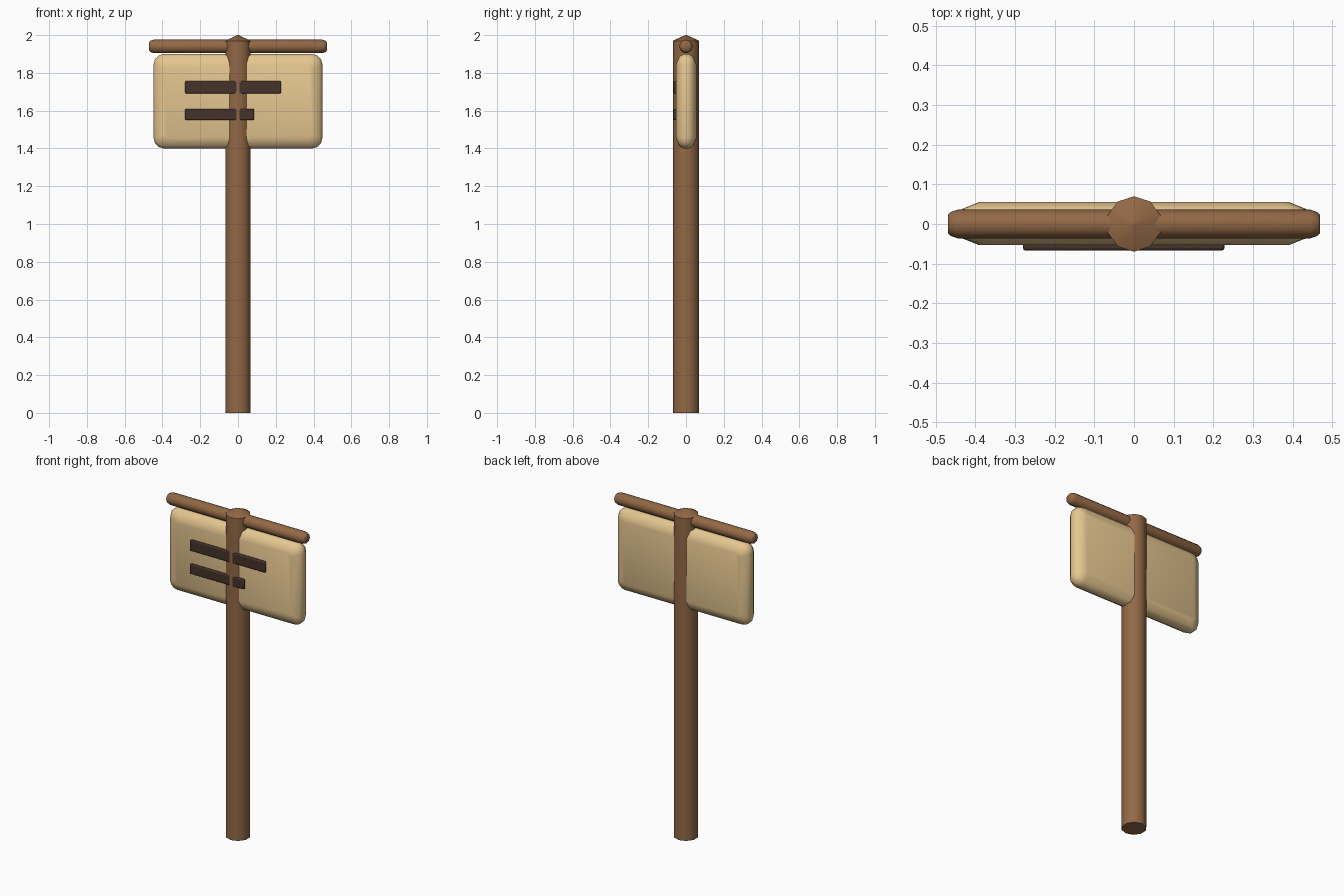
import bpy, bmesh
from math import pi, sin, cos, radians

if "Cube" in bpy.data.objects:
    bpy.data.objects.remove(bpy.data.objects["Cube"])


def material(name, rgb):
    m = bpy.data.materials.new(name)
    m.diffuse_color = (*rgb, 1)
    m.use_nodes = True
    m.node_tree.nodes["Principled BSDF"].inputs["Base Color"].default_value = m.diffuse_color
    return m


WOOD = material("brown_wood", (0.29, 0.14, 0.06))
PALE = material("pale_board", (0.79, 0.57, 0.28))
DARK = material("dark_wood", (0.06, 0.032, 0.024))


def loft(name, rings, mat, angle):
    """Skin a list of closed rings, cap both ends."""
    bm = bmesh.new()
    loops = [[bm.verts.new(p) for p in ring] for ring in rings]
    for a, b in zip(loops, loops[1:]):
        n = len(a)
        for i in range(n):
            bm.faces.new((a[i], a[(i + 1) % n], b[(i + 1) % n], b[i]))
    bm.faces.new(loops[0])
    bm.faces.new(loops[-1])
    bmesh.ops.remove_doubles(bm, verts=bm.verts, dist=1e-5)
    bmesh.ops.recalc_face_normals(bm, faces=bm.faces)
    me = bpy.data.meshes.new(name)
    bm.to_mesh(me)
    bm.free()
    ob = bpy.data.objects.new(name, me)
    bpy.context.collection.objects.link(ob)
    me.materials.append(mat)
    bpy.ops.object.select_all(action='DESELECT')
    bpy.context.view_layer.objects.active = ob
    ob.select_set(True)
    bpy.ops.object.shade_smooth_by_angle(angle=radians(angle))
    return ob


def circle(r, n):
    return [(r * sin(2 * pi * i / n), r * cos(2 * pi * i / n)) for i in range(n)]


def rounded_rect(w, h, r, steps=3):
    pts = []
    for k, (sx, sz) in enumerate(((1, 1), (-1, 1), (-1, -1), (1, -1))):
        for j in range(steps + 1):
            a = (k + j / steps) * pi / 2
            pts.append((sx * (w - r) + r * cos(a), sz * (h - r) + r * sin(a)))
    return pts


# Upright post: ten sides with a low pointed top
loft("post", [[(x, y, z) for x, y in circle(r, 10)]
              for r, z in ((0.07, 0), (0.07, 1.97), (0.004, 2.0))], WOOD, 45)

# Crossbar with rounded-over ends
loft("crossbar", [[(x, y, 1.94 + z) for y, z in circle(r, 12)]
                  for x, r in ((-0.47, 0.022), (-0.463, 0.03), (-0.445, 0.036),
                               (0.445, 0.036), (0.463, 0.03), (0.47, 0.022))], WOOD, 45)

# Pillow-edged sign board
half = [(0.054, 0.055), (0.037, 0.013), (0.013, 0.0)]
profile = [(-y, i) for y, i in half] + half[::-1]
loft("sign_board", [[(x, y + 0.001, 1.65 + z)
                     for x, z in rounded_rect(0.447 - i, 0.25 - i, 0.055 - 0.6 * i)]
                    for y, i in profile], PALE, 60)

# Two dark raised strips on the front
for name, x0, x1, z in (("upper_strip", -0.28, 0.228, 1.724),
                        ("lower_strip", -0.28, 0.085, 1.58)):
    bpy.ops.mesh.primitive_cube_add(size=1, location=((x0 + x1) / 2, -0.0555, z))
    ob = bpy.context.object
    ob.name = name
    ob.scale = (x1 - x0, 0.023, 0.066 if name == "upper_strip" else 0.06)
    bpy.ops.object.transform_apply(location=False, rotation=False, scale=True)
    ob.data.materials.append(DARK)
    bev = ob.modifiers.new("soft_edges", 'BEVEL')
    bev.width = 0.006
    bev.segments = 2
    bpy.ops.object.shade_smooth_by_angle(angle=radians(40))
